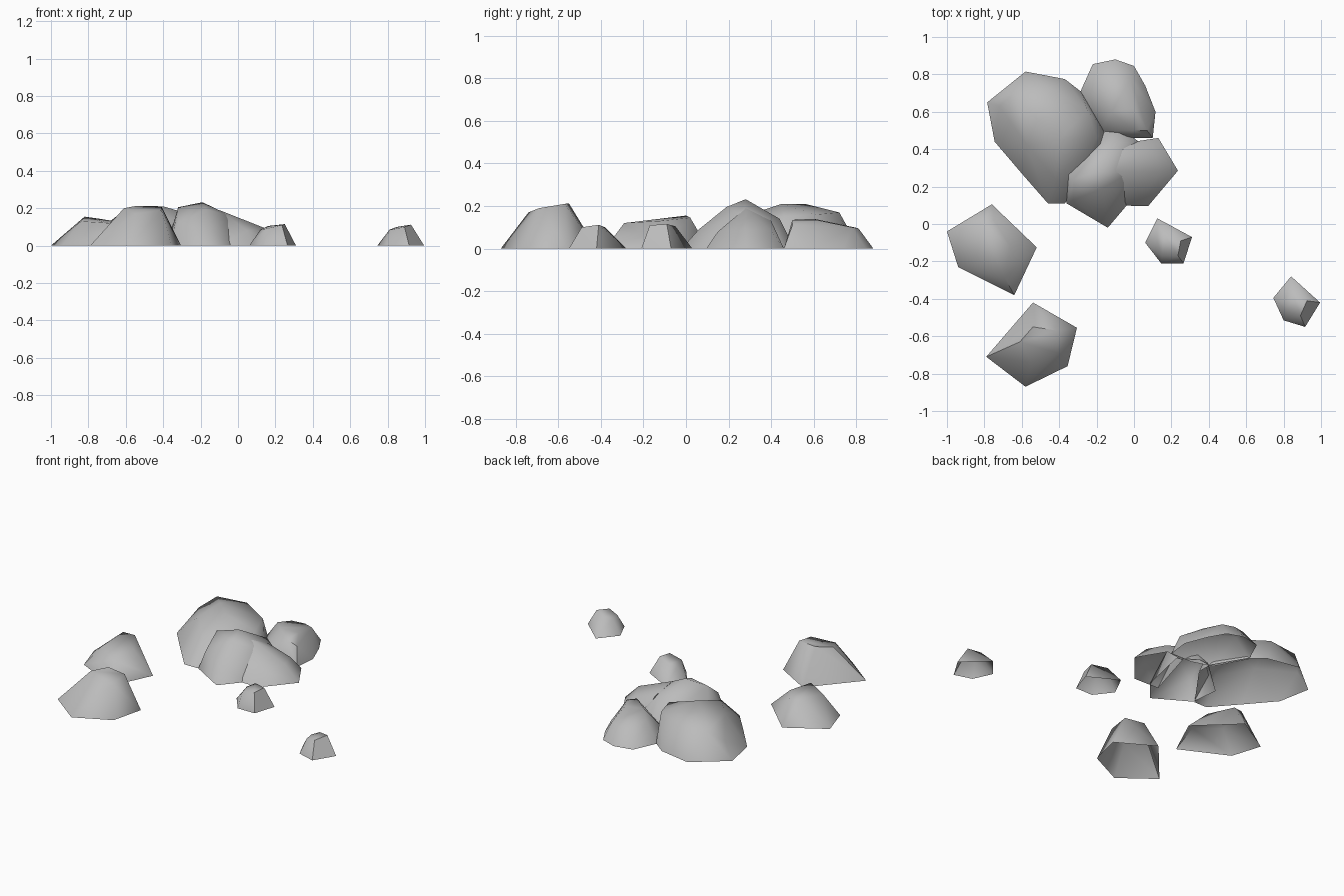
import bpy, bmesh, math

cube = bpy.data.objects.get("Cube")
if cube:
    bpy.data.objects.remove(cube)

stone = bpy.data.materials.new("grey_stone")
stone.use_nodes = True
GREY = (0.5, 0.5, 0.5, 1)
stone.diffuse_color = GREY
stone.node_tree.nodes["Principled BSDF"].inputs["Base Color"].default_value = GREY


def rock(name, base, crown):
    """Open-bottomed faceted shell stretched over a ground outline and crown points."""
    bm = bmesh.new()
    for x, y in base:
        bm.verts.new((x, y, 0))
    for p in crown:
        bm.verts.new(p)
    res = bmesh.ops.convex_hull(bm, input=bm.verts[:])
    inner = [g for g in res["geom_interior"] if isinstance(g, bmesh.types.BMVert)]
    bmesh.ops.delete(bm, geom=inner, context="VERTS")
    floor = [f for f in bm.faces if all(v.co.z < 1e-4 for v in f.verts)]
    bmesh.ops.delete(bm, geom=floor, context="FACES")
    bmesh.ops.recalc_face_normals(bm, faces=bm.faces[:])
    if sum(f.normal.z for f in bm.faces) < 0:
        bmesh.ops.reverse_faces(bm, faces=bm.faces[:])
    mesh = bpy.data.meshes.new(name)
    bm.to_mesh(mesh)
    bm.free()
    mesh.materials.append(stone)
    obj = bpy.data.objects.new(name, mesh)
    bpy.context.collection.objects.link(obj)
    bpy.ops.object.select_all(action="DESELECT")
    obj.select_set(True)
    bpy.context.view_layer.objects.active = obj
    bpy.ops.object.shade_smooth_by_angle(angle=math.radians(65))


# Loose stones
rock("left_stone",
     [(-1, -.04), (-.76, .105), (-.52, -.125), (-.64, -.38), (-.94, -.23)],
     [(-.82, 0, .155), (-.75, .02, .145), (-.66, -.12, .13), (-.69, -.29, .12), (-.84, -.19, .13)])
rock("front_stone",
     [(-.79, -.71), (-.54, -.42), (-.305, -.555), (-.355, -.76), (-.58, -.87)],
     [(-.61, -.63, .2), (-.54, -.55, .213), (-.41, -.57, .21), (-.41, -.69, .19), (-.55, -.74, .17)])
rock("far_pebble",
     [(.745, -.395), (.84, -.28), (.995, -.42), (.915, -.55), (.8, -.515)],
     [(.81, -.41, .085), (.85, -.38, .1), (.925, -.41, .112), (.89, -.49, .1), (.82, -.47, .085)])
rock("near_pebble",
     [(.06, -.1), (.125, .03), (.31, -.07), (.265, -.21), (.145, -.21)],
     [(.12, -.08, .085), (.16, -.05, .105), (.25, -.09, .115), (.235, -.17, .11), (.15, -.17, .09)])

# Cluster of overlapping boulders
rock("large_boulder",
     [(-.785, .65), (-.58, .815), (-.37, .775), (-.28, .705), (-.16, .5), (-.16, .4),
      (-.37, .11), (-.46, .11), (-.6, .27), (-.745, .44)],
     [(-.64, .7, .165), (-.44, .72, .17), (-.25, .61, .16), (-.2, .46, .15), (-.52, .56, .21),
      (-.4, .45, .21), (-.42, .24, .14), (-.57, .42, .165), (-.72, .63, .1)])
rock("middle_boulder",
     [(-.36, .11), (-.14, -.02), (-.03, .11), (.04, .43), (-.07, .51), (-.15, .5), (-.38, .29)],
     [(-.19, .28, .232), (-.32, .24, .205), (-.15, .06, .09), (-.17, .19, .195),
      (-.03, .27, .155), (-.1, .44, .14), (-.32, .13, .12)])
rock("middle_boulder_lobe",
     [(-.1, .1), (.075, .095), (.235, .285), (.13, .46), (0, .44)],
     [(-.1, .28, .19), (.06, .28, .125), (.14, .28, .095), (.05, .15, .08), (.09, .4, .085), (-.06, .4, .13)])
rock("back_boulder",
     [(-.29, .7), (-.22, .855), (-.1, .88), (0, .845), (.06, .74), (.115, .6), (.1, .46), (-.05, .46), (-.18, .5)],
     [(-.2, .69, .12), (-.17, .79, .1), (-.09, .81, .095), (-.02, .78, .1), (.0, .62, .133),
      (.07, .5, .11), (-.12, .6, .14), (0, .5, .135)])
